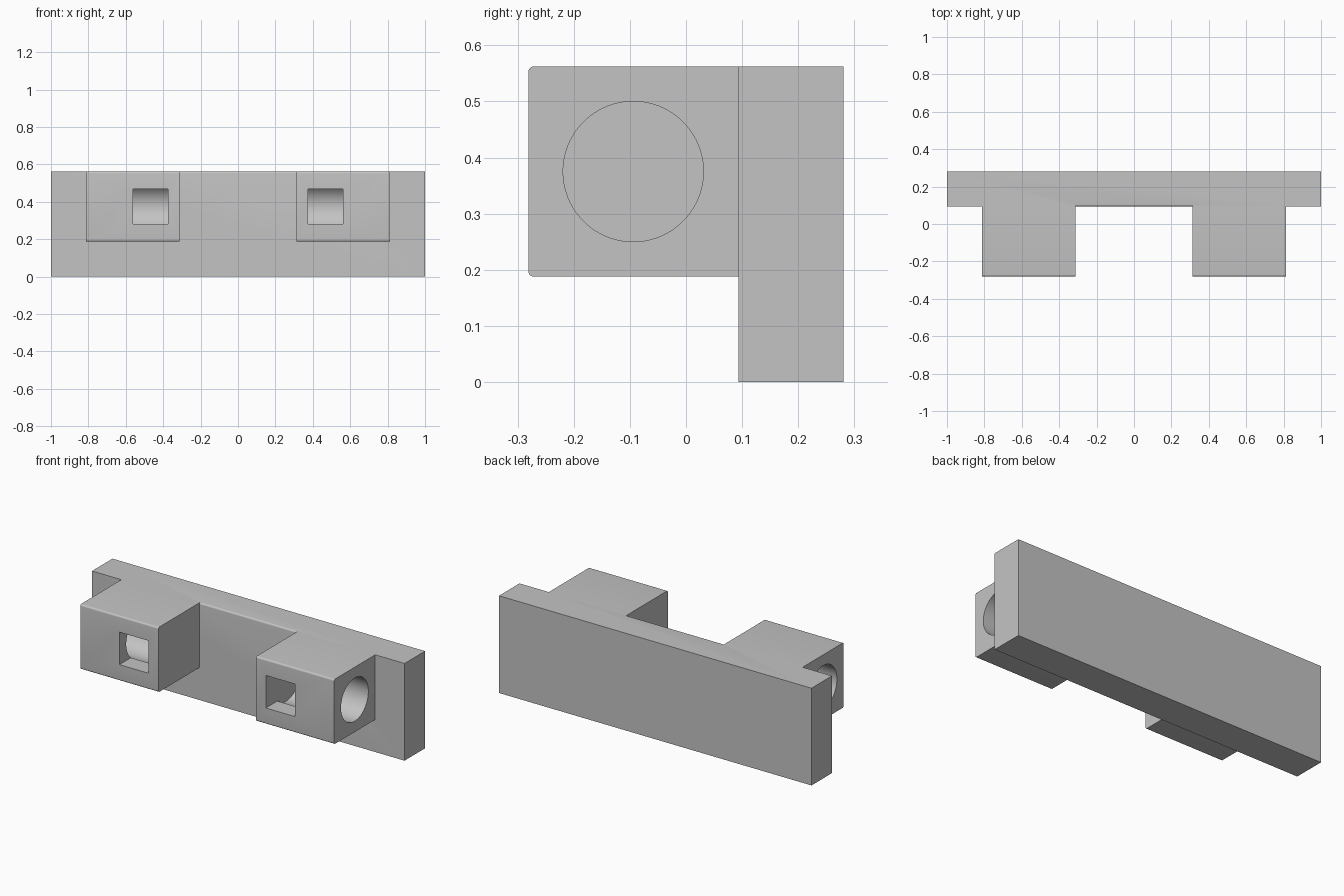
import bpy, bmesh, math

if "Cube" in bpy.data.objects:
    bpy.data.objects.remove(bpy.data.objects["Cube"], do_unlink=True)

grey = bpy.data.materials.new("light grey")
grey.use_nodes = True
grey.diffuse_color = (0.55, 0.55, 0.55, 1)
grey.node_tree.nodes["Principled BSDF"].inputs["Base Color"].default_value = grey.diffuse_color

R = 0.01                                # edge rounding
FRONT, FACE, BACK = -0.281, 0.094, 0.281
LOW, TOP = 0.1875, 0.5625
AXIS_Y, AXIS_Z = -0.094, 0.375


def prism(name, profile, x0, x1):
    """Extrude a (y, z) profile along x."""
    bm = bmesh.new()
    face = bm.faces.new([bm.verts.new((x0, y, z)) for y, z in profile])
    side = bmesh.ops.extrude_face_region(bm, geom=[face])["geom"]
    moved = [v for v in side if isinstance(v, bmesh.types.BMVert)]
    bmesh.ops.translate(bm, verts=moved, vec=(x1 - x0, 0, 0))
    bmesh.ops.recalc_face_normals(bm, faces=bm.faces)
    mesh = bpy.data.meshes.new(name)
    bm.to_mesh(mesh)
    bm.free()
    mesh.materials.append(grey)
    obj = bpy.data.objects.new(name, mesh)
    bpy.context.collection.objects.link(obj)
    return obj


def arc(cy, cz, r, start, end, n):
    steps = [math.radians(start + (end - start) * i / n) for i in range(n + 1)]
    return [(cy + r * math.cos(a), cz + r * math.sin(a)) for a in steps]


def rect(y0, y1, z0, z1):
    return [(y0, z0), (y1, z0), (y1, z1), (y0, z1)]


def cut(obj, cutter):
    """Subtract the cutter and remove it."""
    cutter.hide_render = True
    mod = obj.modifiers.new("cut", "BOOLEAN")
    mod.operation, mod.solver, mod.object = "DIFFERENCE", "EXACT", cutter
    bpy.context.view_layer.objects.active = obj
    bpy.ops.object.modifier_apply(modifier=mod.name)
    bpy.data.objects.remove(cutter, do_unlink=True)


def smooth(obj):
    bpy.ops.object.select_all(action="DESELECT")
    obj.select_set(True)
    bpy.context.view_layer.objects.active = obj
    bpy.ops.object.shade_smooth_by_angle(angle=math.radians(30))


# Back plate, its top front edge rounded between the two blocks
plate = prism("back_plate", rect(FACE, BACK, 0, TOP), -1, 1)
edge = arc(FACE + R, TOP - R, R, 180, 90, 6)
edge += [(FACE + R, TOP + R), (FACE - R, TOP + R), (FACE - R, TOP - R)]
cut(plate, prism("edge_cutter", edge, -0.3125, 0.3125))
smooth(plate)

# Two blocks with rounded front edges, a blind bore from the outside and a window
block_profile = [(FACE, LOW), (FACE, TOP)]
block_profile += arc(FRONT + R, TOP - R, R, 90, 180, 6)
block_profile += arc(FRONT + R, LOW + R, R, 180, 270, 6)
for name, s in (("left_block", 1), ("right_block", -1)):
    block = prism(name, block_profile, s * 0.3125, s * 0.8125)
    bore = arc(AXIS_Y, AXIS_Z, 0.125, 0, 360, 96)[:-1]
    cut(block, prism("bore_cutter", bore, s * 0.375, s * 0.9))
    window = rect(FRONT - 0.1, AXIS_Y, AXIS_Z - 0.094, AXIS_Z + 0.094)
    cut(block, prism("window_cutter", window, s * 0.375, s * 0.5625))
    smooth(block)
